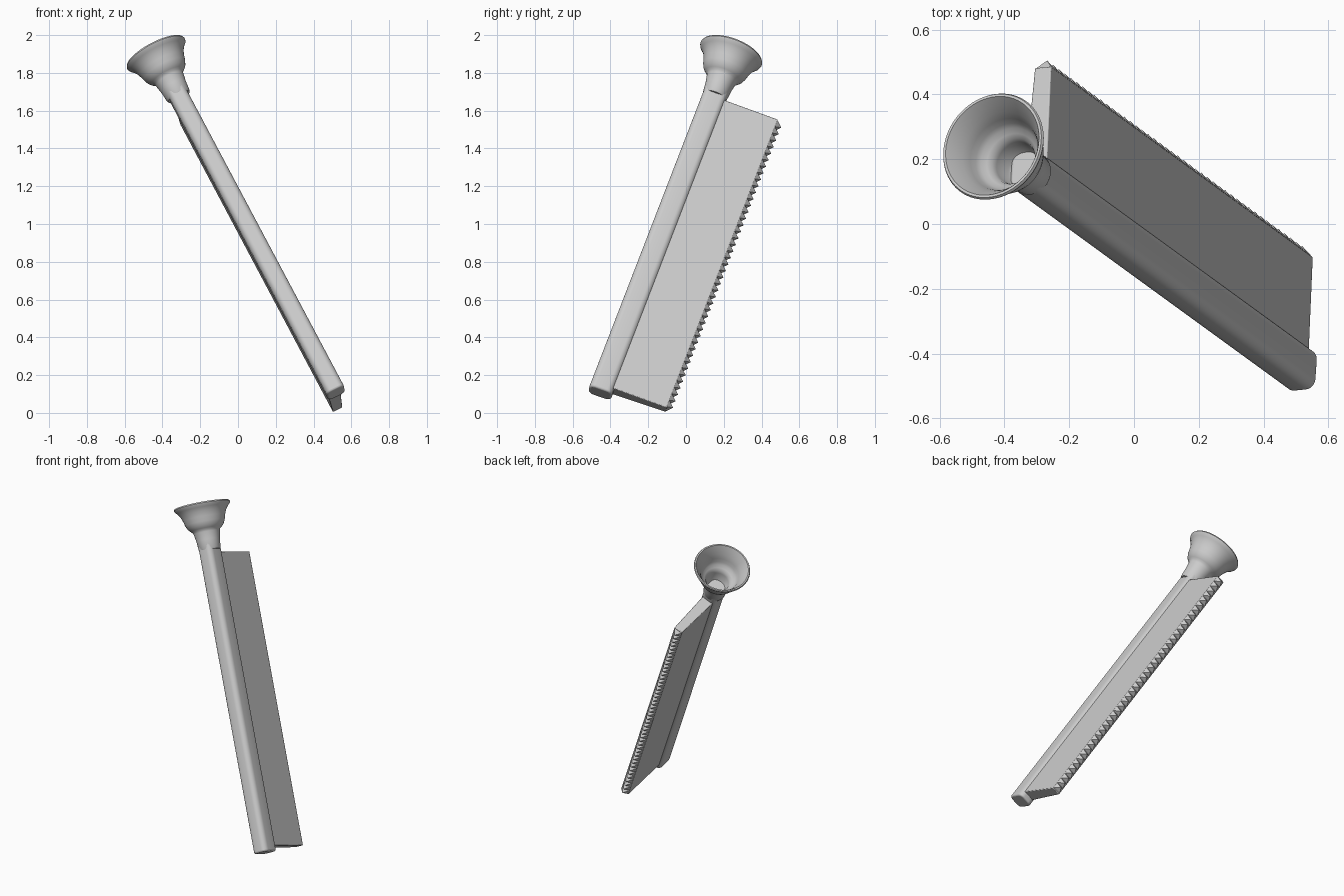
import bpy, bmesh, math
from mathutils import Matrix, Vector

if "Cube" in bpy.data.objects:
    bpy.data.objects.remove(bpy.data.objects["Cube"])

# Local frame: X = across the blade, Y = blade thickness, Z = along the handle
D = Vector((-0.444, 0.323, 0.836)).normalized()
V = Vector((0.07, 0.94, -0.335))
V = (V - D * V.dot(D)).normalized()
N = D.cross(V)
FRAME = Matrix.Translation((0.52, -0.455, 0.105)) @ Matrix((V, N, D)).transposed().to_4x4()


def make_object(name, bm, smooth=True, bevel=0, segments=3):
    bmesh.ops.recalc_face_normals(bm, faces=bm.faces)
    me = bpy.data.meshes.new(name)
    bm.to_mesh(me)
    bm.free()
    ob = bpy.data.objects.new(name, me)
    bpy.context.collection.objects.link(ob)
    ob.matrix_world = FRAME
    if smooth:
        bpy.ops.object.select_all(action='DESELECT')
        ob.select_set(True)
        bpy.context.view_layer.objects.active = ob
        bpy.ops.object.shade_smooth_by_angle(angle=math.radians(35))
    if bevel:
        mod = ob.modifiers.new("bevel", 'BEVEL')
        mod.width = bevel
        mod.segments = segments
        mod.limit_method = 'ANGLE'
    return ob


def prism(name, outline, z0, z1, **kw):
    bm = bmesh.new()
    base = bm.faces.new([bm.verts.new((x, y, z0)) for x, y in outline])
    ext = bmesh.ops.extrude_face_region(bm, geom=[base])
    verts = [v for v in ext["geom"] if isinstance(v, bmesh.types.BMVert)]
    bmesh.ops.translate(bm, vec=(0, 0, z1 - z0), verts=verts)
    return make_object(name, bm, **kw)


# Rounded back bar
W, H, R = 0.064, 0.051, 0.032
bar = []
for i, (sx, sy) in enumerate([(1, 1), (-1, 1), (-1, -1), (1, -1)]):
    for k in range(7):
        a = math.pi / 2 * (i + k / 6)
        bar.append((sx * (W - R) + R * math.cos(a), sy * (H - R) + R * math.sin(a)))
prism("back_bar", bar, 0, 1.93, bevel=0.01)

# Tapered blade
EDGE, TIP = 0.36, 0.028
prism("blade", [(0.02, -0.038), (EDGE, -TIP), (EDGE, TIP), (0.02, 0.038)],
      0.035, 1.86, bevel=0.004, segments=2)

# Row of pointed teeth
bm = bmesh.new()
COUNT, START, END = 44, 0.04, 1.855
pitch = (END - START) / COUNT
for i in range(COUNT):
    z = START + i * pitch
    base = [bm.verts.new((EDGE - 0.002, y, zz)) for y, zz in
            ((-TIP, z), (TIP, z), (TIP, z + pitch), (-TIP, z + pitch))]
    tip = bm.verts.new((EDGE + 0.03, 0, z + pitch / 2))
    bm.faces.new(base)
    for k in range(4):
        bm.faces.new((base[k], base[(k + 1) % 4], tip))
make_object("teeth", bm, smooth=False)

# Flared hollow cup with collar, turned around the bar axis
profile = [(0.050, 1.875), (0.062, 1.876), (0.067, 1.885), (0.072, 1.94), (0.080, 1.985),
           (0.084, 1.997), (0.095, 2.006), (0.110, 2.022), (0.121, 2.045), (0.129, 2.075),
           (0.141, 2.105), (0.157, 2.128), (0.169, 2.140), (0.173, 2.149), (0.169, 2.157),
           (0.161, 2.157), (0.155, 2.148), (0.143, 2.128), (0.129, 2.103), (0.117, 2.075),
           (0.110, 2.050), (0.100, 2.034), (0.086, 2.021), (0.074, 2.010), (0.068, 1.99),
           (0.058, 1.93), (0.050, 1.92)]
bm = bmesh.new()
SEG = 64
rings = [[bm.verts.new((r * math.cos(2 * math.pi * s / SEG), r * math.sin(2 * math.pi * s / SEG), z))
          for s in range(SEG)] for r, z in profile]
for a, b in zip(rings, rings[1:] + rings[:1]):
    for s in range(SEG):
        t = (s + 1) % SEG
        bm.faces.new((a[s], a[t], b[t], b[s]))
make_object("cup", bm)
